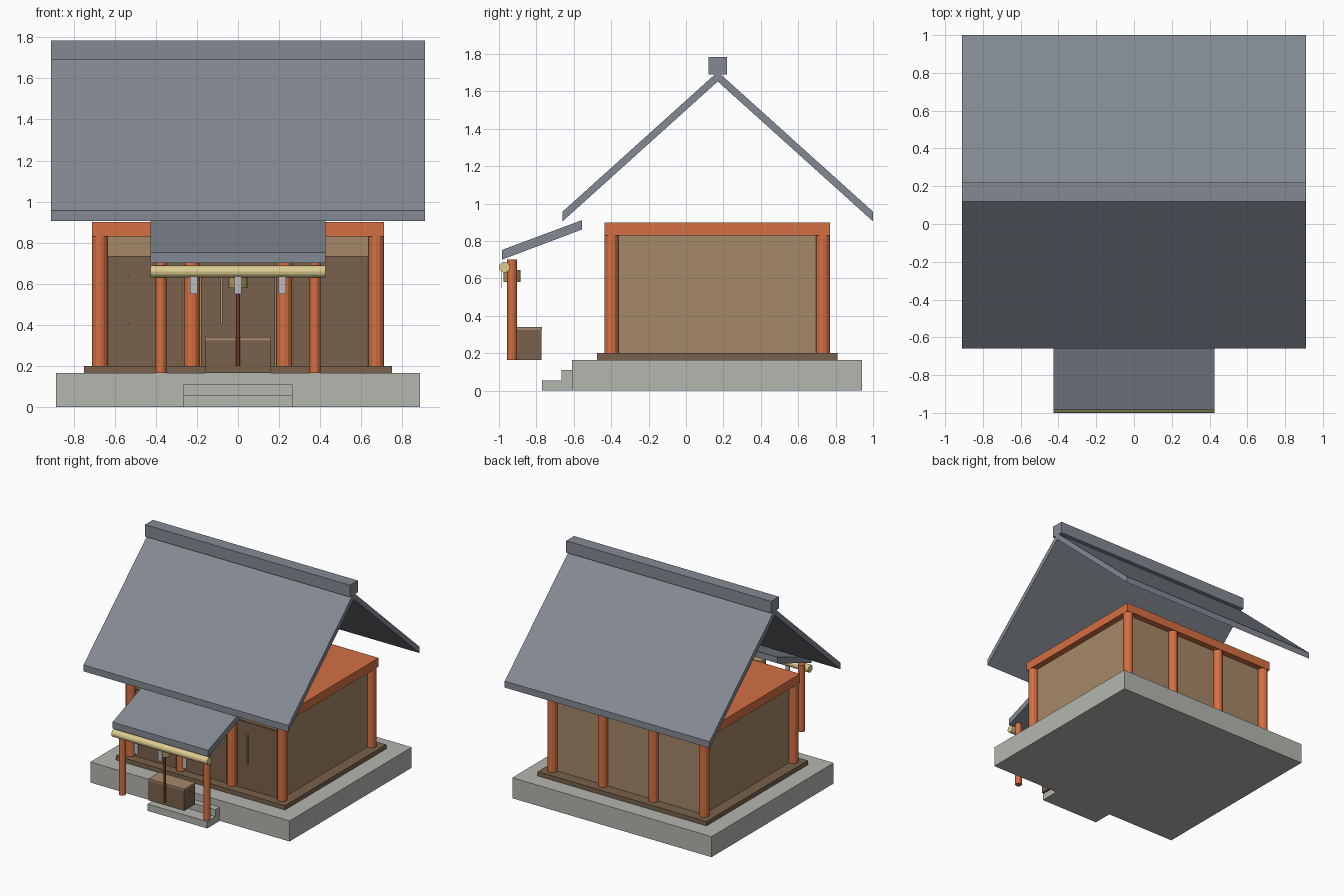
import bpy
import bmesh
from math import radians
from mathutils import Matrix

cube = bpy.data.objects.get("Cube")
if cube:
    bpy.data.objects.remove(cube, do_unlink=True)


def material(name, rgb):
    """Flat colour given as 0-255 display values, stored as linear."""
    linear = [((c / 255 + 0.055) / 1.055) ** 2.4 for c in rgb] + [1]
    mat = bpy.data.materials.new(name)
    mat.use_nodes = True
    mat.diffuse_color = linear
    mat.node_tree.nodes["Principled BSDF"].inputs["Base Color"].default_value = linear
    return mat


stone = material("stone", (180, 182, 175))
dark_wood = material("dark wood", (121, 97, 76))
plaster = material("tan wall", (165, 136, 104))
vermilion = material("orange timber", (212, 112, 66))
slate = material("slate roof", (132, 138, 147))
straw = material("straw", (222, 206, 146))
brass = material("brass", (176, 156, 98))
paper = material("pale paper", (186, 190, 192))
rust = material("rust cord", (158, 76, 46))


def finish(name, bm, mat):
    bmesh.ops.recalc_face_normals(bm, faces=bm.faces)
    mesh = bpy.data.meshes.new(name)
    bm.to_mesh(mesh)
    bm.free()
    mesh.materials.append(mat)
    obj = bpy.data.objects.new(name, mesh)
    bpy.context.collection.objects.link(obj)
    return obj


def box(name, mat, x, y, z):
    """Box from (min, max) pairs."""
    bm = bmesh.new()
    bmesh.ops.create_cube(bm, size=1)
    for v in bm.verts:
        for i, (low, high) in enumerate((x, y, z)):
            v.co[i] = low if v.co[i] < 0 else high
    return finish(name, bm, mat)


def rod(name, mat, x, y, z, radius, sides=12):
    """Upright cylinder spanning the z pair."""
    bm = bmesh.new()
    place = Matrix.Translation((x, y, sum(z) / 2))
    bmesh.ops.create_cone(bm, cap_ends=True, segments=sides, radius1=radius,
                          radius2=radius, depth=z[1] - z[0], matrix=place)
    return finish(name, bm, mat)


def extrude_x(name, mat, half_width, profile):
    """Sweep a (y, z) outline across the width."""
    bm = bmesh.new()
    face = bm.faces.new([bm.verts.new((-half_width, y, z)) for y, z in profile])
    side = bmesh.ops.extrude_face_region(bm, geom=[face])["geom"]
    moved = [g for g in side if isinstance(g, bmesh.types.BMVert)]
    bmesh.ops.translate(bm, verts=moved, vec=(2 * half_width, 0, 0))
    return finish(name, bm, mat)


# Stone base and steps
box("stone_base", stone, (-0.885, 0.885), (-0.61, 0.94), (0, 0.165))
extrude_x("front_steps", stone, 0.265, [(-0.61, 0), (-0.77, 0), (-0.77, 0.055),
                                        (-0.665, 0.055), (-0.665, 0.11), (-0.61, 0.11)])

# Hall: floor, walls, pillars and top beam
box("floor_plinth", dark_wood, (-0.75, 0.75), (-0.475, 0.81), (0.165, 0.2))
box("hall_walls", plaster, (-0.66, 0.66), (-0.385, 0.72), (0.2, 0.83))
box("top_beam", vermilion, (-0.71, 0.71), (-0.435, 0.77), (0.83, 0.9))
for x in (-0.673, -0.225, 0.225, 0.673):
    rod("front_pillar", vermilion, x, -0.398, (0.2, 0.83), 0.038)
    rod("back_pillar", vermilion, x, 0.732, (0.2, 0.83), 0.038)

# Doors with brass pulls
for x in (-0.45, 0, 0.45):
    box("door_panel", dark_wood, (x - 0.18, x + 0.18), (-0.4, -0.385), (0.2, 0.735))
    box("door_pull", brass, (x - 0.085, x - 0.075), (-0.412, -0.4), (0.405, 0.64))

# Main roof and ridge
extrude_x("main_roof", slate, 0.91, [(-0.66, 0.905), (-0.66, 0.957), (0.17, 1.705),
                                     (1, 0.957), (1, 0.905), (0.17, 1.653)])
box("roof_ridge", slate, (-0.91, 0.91), (0.12, 0.22), (1.69, 1.785))

# Porch roof and posts
extrude_x("porch_roof", slate, 0.425, [(-0.985, 0.7), (-0.985, 0.752),
                                       (-0.555, 0.912), (-0.555, 0.862)])
for x in (-0.375, 0.375):
    rod("porch_post", vermilion, x, -0.93, (0.165, 0.7), 0.026)

# Straw rope with paper streamers
rope = rod("straw_rope", straw, 0, 0, (-0.425, 0.425), 0.029)
rope.rotation_euler.y = radians(90)
rope.location = (0, -0.971, 0.66)
for x in (-0.215, 0, 0.215):
    box("paper_streamer", paper, (x - 0.018, x + 0.018), (-0.987, -0.983), (0.55, 0.64))

# Bell and its cord
rod("bell", brass, 0, -0.93, (0.58, 0.645), 0.046)
rod("bell_cord", rust, 0, -0.93, (0.2, 0.58), 0.009, 8)

# Offering box
box("offering_box", dark_wood, (-0.158, 0.158), (-0.908, -0.772), (0.165, 0.325))
box("offering_box_lid", plaster, (-0.16, 0.16), (-0.91, -0.77), (0.325, 0.34))
